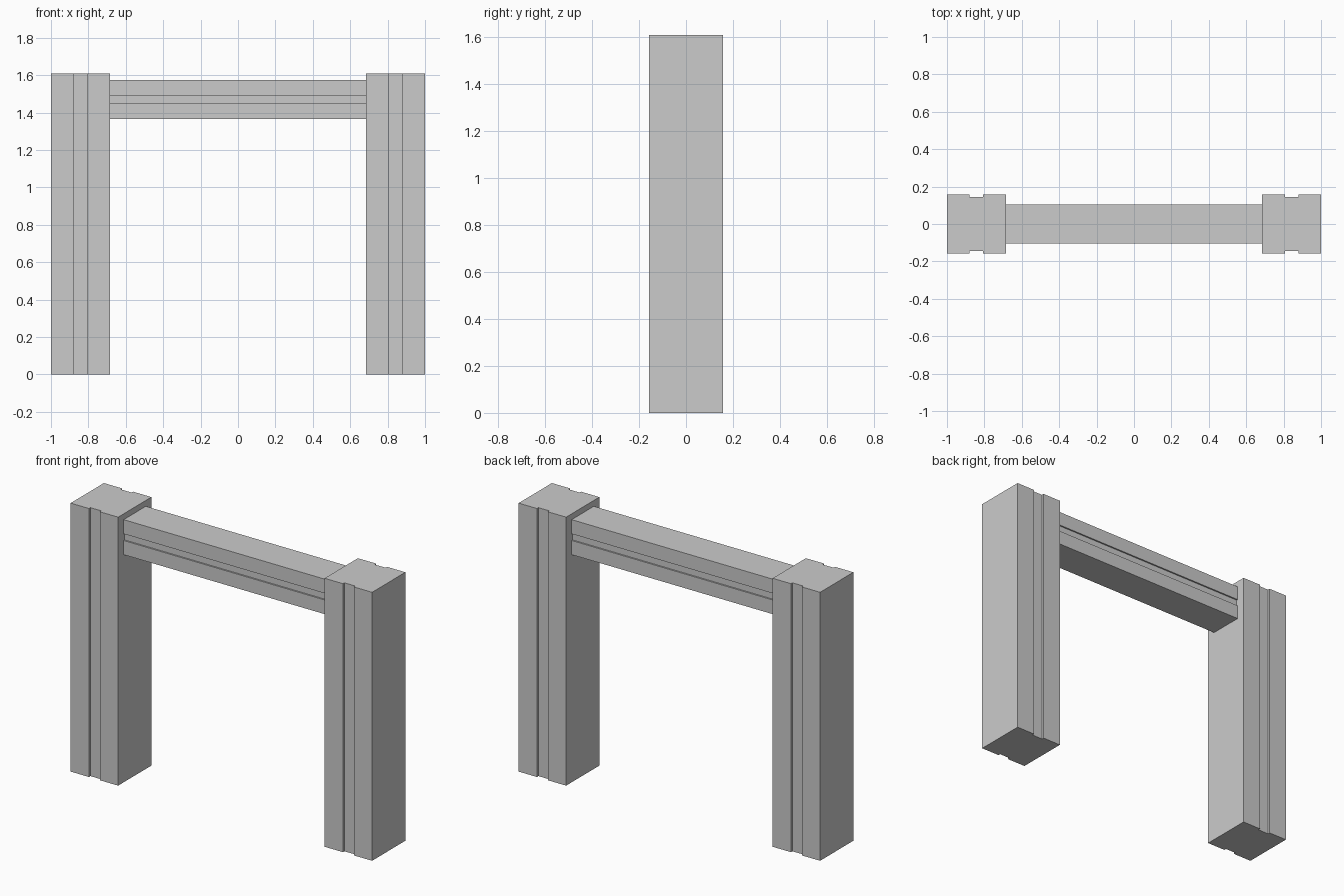
import bpy
from mathutils import Vector

if "Cube" in bpy.data.objects:
    bpy.data.objects.remove(bpy.data.objects["Cube"])


def grooved_bar(name, half_w, half_d, groove, depth, place, length):
    """Extrude a square section with a shallow channel on two opposite faces."""
    g = half_d - depth
    half = [(-half_w, -half_d), (-groove, -half_d), (-groove, -g),
            (groove, -g), (groove, -half_d), (half_w, -half_d)]
    profile = half + [(-u, -v) for u, v in half]
    n = len(profile)
    verts = [Vector(place(u, v, t)) for t in (0, length) for u, v in profile]
    faces = [(i, (i + 1) % n, n + (i + 1) % n, n + i) for i in range(n)]
    faces += [tuple(reversed(range(n))), tuple(range(n, 2 * n))]
    mesh = bpy.data.meshes.new(name)
    mesh.from_pydata(verts, [], faces)
    mesh.update()
    obj = bpy.data.objects.new(name, mesh)
    bpy.context.collection.objects.link(obj)
    return obj


# Upright posts, channelled front and back
for side, label in ((-1, "left"), (1, "right")):
    cx = side * 0.8425
    grooved_bar(f"{label}_post", 0.1575, 0.1575, 0.036, 0.014,
                lambda u, v, t: (cx + u, v, t), 1.61)

# Crossbeam between the posts, channelled front and back
grooved_bar("crossbeam", 0.105, 0.105, 0.02, 0.009,
            lambda u, v, t: (0.685 - t, v, 1.47 - u * -1), 1.37)
bpy.data.objects["crossbeam"].data.flip_normals()
# Consistent outward normals
import bmesh
for obj in bpy.context.collection.objects:
    bm = bmesh.new()
    bm.from_mesh(obj.data)
    bmesh.ops.recalc_face_normals(bm, faces=bm.faces)
    bm.to_mesh(obj.data)
    bm.free()
